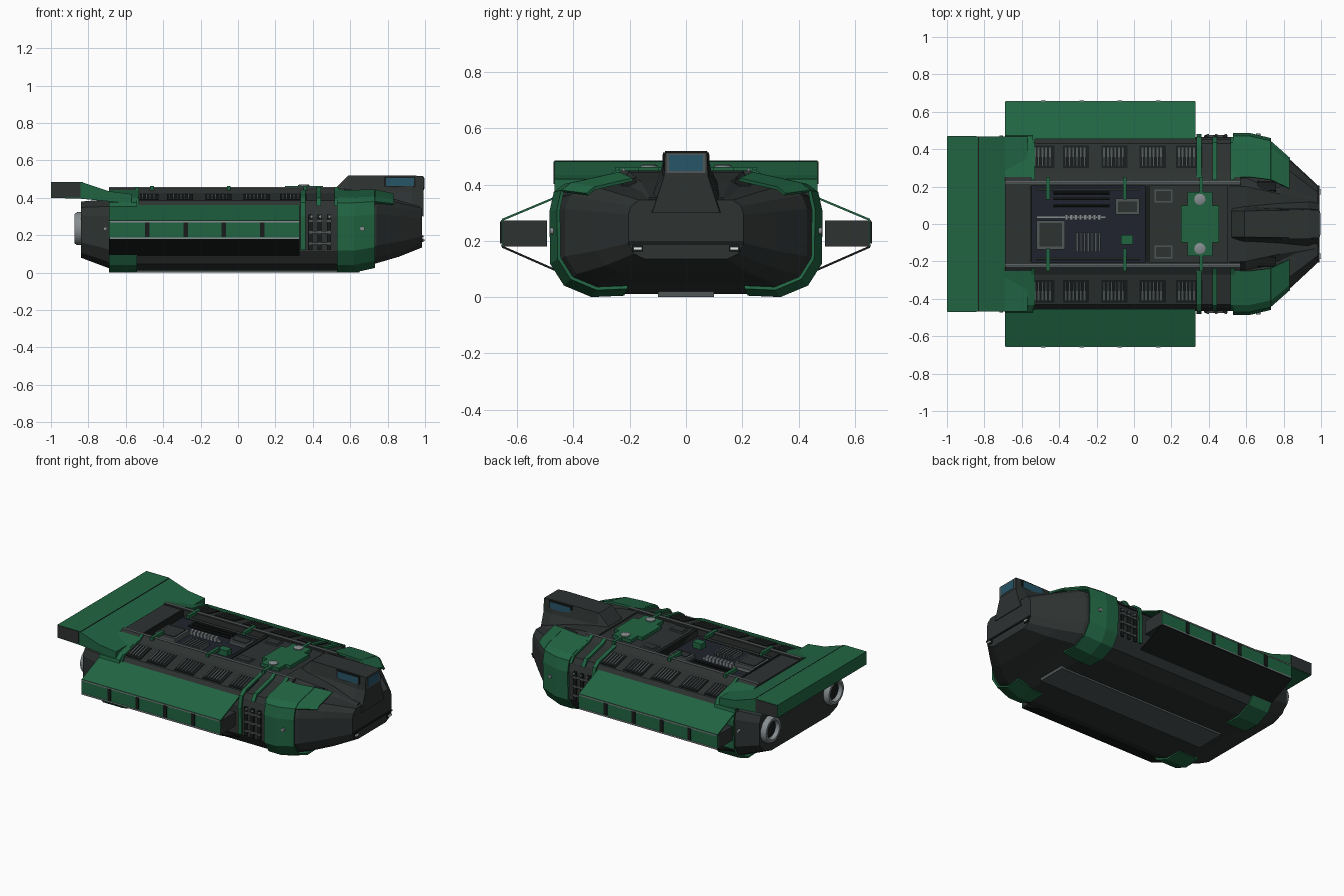
import bpy, bmesh, math
from mathutils import Matrix, Vector

if "Cube" in bpy.data.objects:
    bpy.data.objects.remove(bpy.data.objects["Cube"])


def material(name, r, g, b):
    m = bpy.data.materials.new(name)
    m.diffuse_color = (r, g, b, 1)
    m.use_nodes = True
    m.node_tree.nodes["Principled BSDF"].inputs["Base Color"].default_value = m.diffuse_color
    return m


GREEN = material("green_paint", 0.015, 0.13, 0.055)
DARK = material("dark_hull", 0.026, 0.032, 0.031)
BLACK = material("black_trim", 0.010, 0.012, 0.012)
FLOOR = material("pit_floor", 0.014, 0.017, 0.026)
STEEL = material("steel", 0.24, 0.27, 0.28)
GREY = material("mid_grey", 0.08, 0.095, 0.095)
GLASS = material("glass", 0.02, 0.09, 0.14)
LAMP = material("lamp", 0.8, 0.85, 0.85)


def finish(name, bm, mat, mirror=False):
    bmesh.ops.recalc_face_normals(bm, faces=bm.faces)
    me = bpy.data.meshes.new(name)
    bm.to_mesh(me)
    bm.free()
    me.materials.append(mat)
    ob = bpy.data.objects.new(name, me)
    bpy.context.collection.objects.link(ob)
    if mirror:
        mod = ob.modifiers.new("mirror", 'MIRROR')
        mod.use_axis = (False, True, False)
    return ob


def add_loft(bm, rings, closed=True):
    vs = [[bm.verts.new(p) for p in ring] for ring in rings]
    n = len(vs[0])
    for a, b in zip(vs, vs[1:]):
        for i in range(n if closed else n - 1):
            j = (i + 1) % n
            bm.faces.new((a[i], a[j], b[j], b[i]))
    if closed:
        bm.faces.new(vs[0])
        bm.faces.new(vs[-1])


def boxes(name, dims, mat, mirror=False):
    """Each entry: x0, x1, y0, y1, z0, z1"""
    bm = bmesh.new()
    for x0, x1, y0, y1, z0, z1 in dims:
        add_loft(bm, [[(x, y0, z0), (x, y1, z0), (x, y1, z1), (x, y0, z1)] for x in (x0, x1)])
    return finish(name, bm, mat, mirror)


def prisms(name, yz, ranges, mat, mirror=True):
    """Extrude a y-z polygon along x for each range"""
    bm = bmesh.new()
    for x0, x1 in ranges:
        add_loft(bm, [[(x, y, z) for y, z in yz] for x in (x0, x1)])
    return finish(name, bm, mat, mirror)


def body(name, sections, mat):
    """Loft symmetric sections given as x and half outline"""
    bm = bmesh.new()
    add_loft(bm, [[(x, y, z) for y, z in h] + [(x, -y, z) for y, z in reversed(h)]
                  for x, h in sections])
    return finish(name, bm, mat)


def turned(name, profile, pos, axis, mat, sides=24, mirror=True):
    """Closed profile (radius, distance) revolved around an axis"""
    rot = Vector((0, 0, 1)).rotation_difference(Vector(axis)).to_matrix().to_4x4()
    bm = bmesh.new()
    rings = [[(r * math.cos(2 * math.pi * i / sides), r * math.sin(2 * math.pi * i / sides), d)
              for i in range(sides)] for r, d in profile]
    add_loft(bm, rings)
    bm.transform(Matrix.Translation(pos) @ rot)
    ob = finish(name, bm, mat, mirror)
    bpy.ops.object.select_all(action='DESELECT')
    bpy.context.view_layer.objects.active = ob
    ob.select_set(True)
    bpy.ops.object.shade_smooth_by_angle(angle=math.radians(35))
    return ob


# Main hull
HULL = [(.33, .01), (.42, .045), (.465, .115), (.465, .30), (.445, .355), (.38, .395)]


def scaled(profile, s, z0, z1):
    return [(y * s, z0 + (z - .01) / .385 * (z1 - z0)) for y, z in profile]


body("main_hull", [(x, scaled(HULL, s, a, b)) for x, s, a, b in (
    (-.84, .92, .08, .38), (-.66, 1, .012, .395), (.62, 1, .012, .395), (.74, .925, .05, .40),
    (.86, .69, .085, .375), (.985, .44, .135, .345))], DARK)

# Green armour bands wrapped around the hull
BAND = [(.22, .005), (.335, 0), (.43, .04), (.477, .115), (.48, .30), (.465, .37), (.43, .397), (.25, .437)]


def band(name, stations, pts, mat=GREEN):
    bm = bmesh.new()
    add_loft(bm, [[(x, y, z) for y, z in scaled(pts, s, a, b)] for x, s, a, b in stations], False)
    ob = finish(name, bm, mat, True)
    mod = ob.modifiers.new("thickness", 'SOLIDIFY')
    mod.thickness = .012
    mod.offset = 0
    return ob


band("bow_band", [(.53, 1, .016, .395), (.62, 1, .016, .395), (.73, .945, .04, .40)], BAND)
band("bow_shoulder_plate", [(.73, .945, .04, .40), (.83, .755, .08, .385)], BAND[5:])
band("stern_band", [(-.69, 1, .016, .395), (-.54, 1, .016, .395)], BAND)
band("side_ribs", [(.335, .99, .02, .395), (.36, .99, .02, .395)], BAND[3:])

# Sloping shoulders, their vents and straps
prisms("shoulder", [(.455, .35), (.43, .385), (.27, .425), (.23, .45), (.205, .45), (.205, .38)],
       [(-.69, .57)], DARK)
VENTS = (-.495, -.31, -.105, .10, .295)
prisms("vent_frame", [(.42, .38), (.42, .392), (.30, .421), (.30, .40)],
       [(c - .07, c + .07) for c in VENTS], BLACK)
prisms("vent_slats", [(.41, .385), (.41, .402), (.31, .427), (.31, .40)],
       [(c - .06 + k * .02, c - .05 + k * .02) for c in VENTS for k in range(6)], GREY)
prisms("shoulder_straps", [(.465, .355), (.435, .40), (.27, .438), (.235, .458), (.235, .43), (.43, .36)],
       [(.42, .445), (.515, .54), (-.55, -.53)], GREEN)

# Spine deck with open machinery pit
boxes("spine_deck", [(.06, .52, -.21, .21, .38, .44), (-.69, -.55, -.21, .21, .38, .445)], DARK)
boxes("pit_floor", [(-.55, .06, -.205, .205, .385, .402)], FLOOR)
boxes("pit_divider", [(.06, .085, -.205, .205, .40, .446), (-.555, -.545, -.205, .205, .40, .45)], BLACK)
boxes("deck_hatches", [(.11, .205, .115, .185, .44, .447)], GREY, True)
boxes("deck_hatch_lids", [(.118, .197, .123, .177, .44, .45)], DARK, True)
turned("deck_rail", [(.006, 0), (.006, 1.26)], (-.69, .222, .453), (1, 0, 0), STEEL, 8)
boxes("rail_clamps", [(x - .01, x + .01, .13, .25, .44, .463) for x in (-.46, -.05, .36)], GREEN, True)

# Pit machinery
boxes("pump_housing", [(-.52, -.37, -.135, .02, .40, .432), (-.10, .03, .05, .135, .40, .425)], GREY)
boxes("pump_lid", [(-.505, -.385, -.12, .005, .43, .437), (-.085, .015, .065, .12, .42, .43)], DARK)
boxes("cooler_fins", [(-.31 + i * .02, -.298 + i * .02, -.15, -.045, .40, .427) for i in range(7)], GREY)
boxes("connector_row", [(-.37 + i * .025, -.352 + i * .025, .022, .05, .40, .43) for i in range(8)]
      + [(-.52, -.15, .03, .042, .40, .415)], STEEL)
boxes("control_box", [(-.07, -.005, -.11, -.06, .40, .44)], GREEN)
for y in (.10, .135, .165):
    turned("pit_pipe", [(.008, 0), (.008, .30)], (-.43, y, .415), (1, 0, 0), BLACK, 8, False)
turned("pit_side_pipe", [(.007, 0), (.007, .55)], (-.52, .185, .415), (1, 0, 0), GREY, 8)

# Green top plate with round caps
boxes("top_plate", [(.25, .455, -.10, .10, .44, .462), (.285, .42, -.17, .17, .44, .462)], GREEN)
turned("top_caps", [(.03, 0), (.03, .008), (.022, .012)], (.352, .132, .46), (0, 0, 1), STEEL)

# Foredeck fairing and raised bridge
body("foredeck", [(.50, [(.25, .39), (.205, .45)]), (.60, [(.25, .39), (.20, .445)]),
                  (.78, [(.24, .37), (.16, .41)]), (.97, [(.15, .33), (.13, .355)])], DARK)
prisms("foredeck_ribs", [(.17, .39), (.23, .39), (.225, .415), (.18, .425)], [(.66, .76)], BLACK)
body("bridge", [(.52, [(.13, .40), (.085, .44), (.07, .45)]), (.59, [(.14, .39), (.09, .45), (.07, .52)]),
                (.93, [(.14, .32), (.085, .43), (.075, .52)]), (.992, [(.12, .30), (.078, .43), (.075, .515)])], DARK)
boxes("bridge_front_window", [(.985, .996, -.06, .06, .448, .505)], GLASS)
boxes("bridge_front_frame", [(.98, .994, -.069, .069, .441, .511)], GREY)
boxes("bridge_side_window", [(.79, .94, .06, .083, .462, .507)], GLASS, True)
boxes("bridge_side_frame", [(.78, .95, .06, .081, .455, .514)], BLACK, True)

# Bow lights and trim
boxes("bow_light_frame", [(.975, .992, .152, .192, .163, .183)], BLACK, True)
boxes("bow_lights", [(.98, 1.0, .157, .187, .168, .178)], LAMP, True)
boxes("bow_bumper", [(.975, .991, -.205, .205, .188, .198)], BLACK)

# Rear wing
bm = bmesh.new()
add_loft(bm, [[(x, y, z) for x, z in ((-1, .40), (-1, .485), (-.84, .485), (-.69, .435), (-.57, .42),
                                     (-.57, .37), (-.84, .395))] for y in (-.468, .468)])
finish("rear_wing", bm, GREEN)
boxes("rear_wing_ends", [(-.998, -.842, .46, .471, .402, .483)], DARK, True)
boxes("rear_wing_seam", [(-.835, -.83, -.465, .465, .47, .484)], BLACK)

# Engine nozzles
turned("nozzle_ring", [(.06, 0), (.088, 0), (.088, .025), (.078, .04), (.062, .04), (.05, .005)],
       (-.835, .33, .235), (-1, 0, 0), STEEL)
turned("nozzle_core", [(.07, 0), (.07, .012), (.03, .022)], (-.835, .33, .235), (-1, 0, 0), BLACK)

# Side pods: box beam between two sloping plates
POD = [(-.69, .33)]
boxes("pod_beam", [(-.69, .33, .495, .65, .18, .272)], DARK, True)
prisms("pod_upper_plate", [(.655, .278), (.455, .362), (.455, .354), (.655, .27)], POD, GREEN)
prisms("pod_lower_plate", [(.655, .176), (.455, .088), (.455, .096), (.655, .184)], POD, BLACK)
boxes("pod_outer_panel", [(-.69, .33, .645, .655, .184, .27)], GREEN, True)
boxes("pod_trim", [(-.685, .325, .65, .658, z, z + .007) for z in (.18, .268)], STEEL, True)
boxes("pod_straps", [(x - .012, x + .012, .64, .661, .19, .268) for x in (-.485, -.28, -.075, .13)], BLACK, True)

# Side service panel and bolts
boxes("service_columns", [(x, x + .022, .455, .474, .12, .31) for x in (.375, .425, .475)], BLACK, True)
boxes("service_steps", [(.38, .50, .455, .477, z, z + .012) for z in (.15, .21, .27)], GREY, True)
for x in (.395, .44, .49):
    turned("service_bolts", [(.007, 0), (.007, .012)], (x, .47, .30), (0, 1, 0), STEEL, 8)
turned("band_bolts", [(.012, 0), (.012, .022)], (.665, .462, .235), (0, 1, 0), STEEL, 12)
turned("stern_bolts", [(.010, 0), (.010, .02)], (-.71, .452, .235), (0, 1, 0), STEEL, 12)

# Keel plate
boxes("keel_plate", [(-.60, .65, -.10, .10, 0, .02)], GREY)
